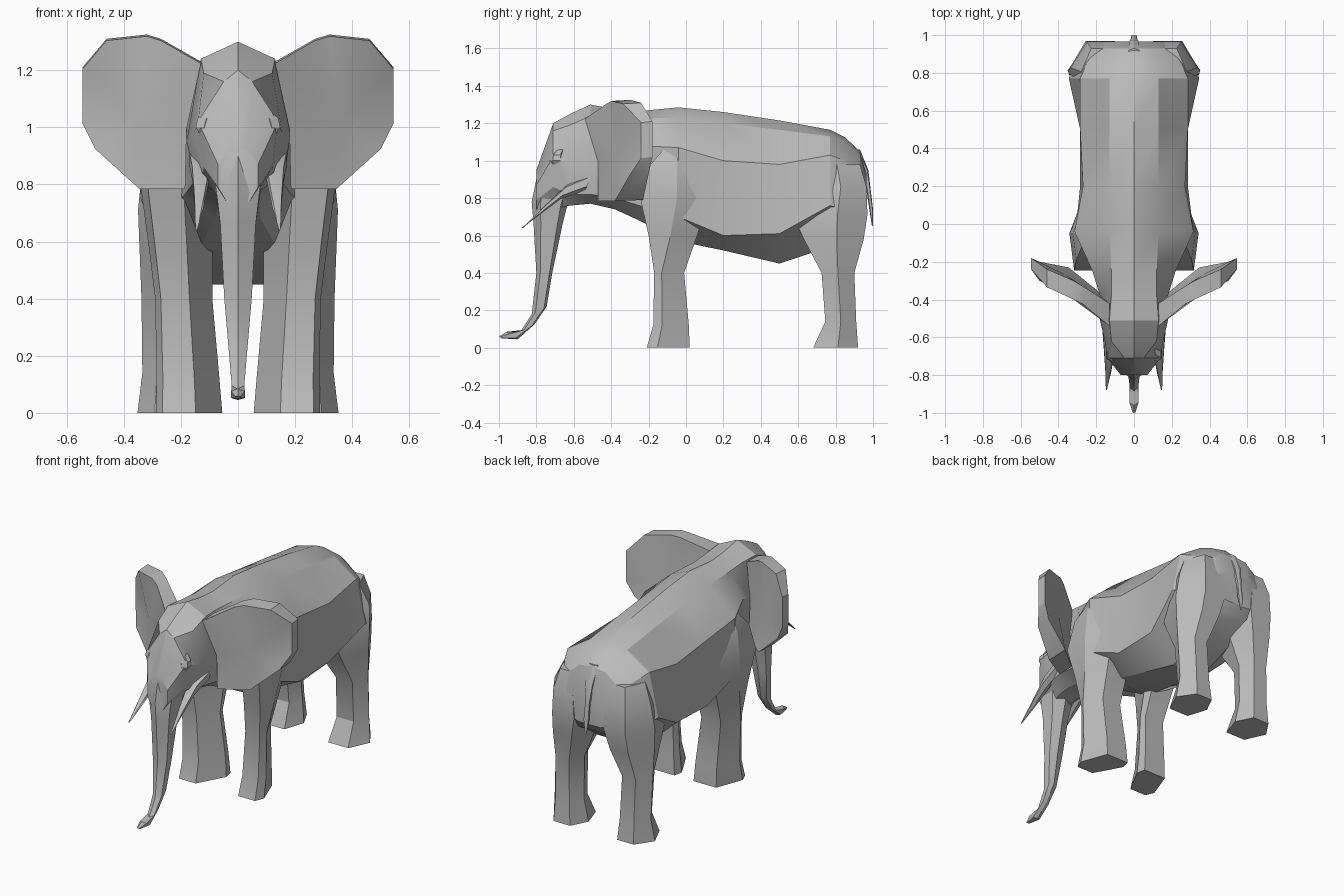
import bpy, bmesh, math

old = bpy.data.objects.get("Cube")
if old:
    bpy.data.objects.remove(old)

hide = bpy.data.materials.new("elephant_grey")
hide.use_nodes = True
grey = (0.5, 0.5, 0.5, 1)
hide.diffuse_color = grey
hide.node_tree.nodes["Principled BSDF"].inputs["Base Color"].default_value = grey


def finish(name, bm, angle=25):
    bmesh.ops.recalc_face_normals(bm, faces=bm.faces)
    mesh = bpy.data.meshes.new(name)
    bm.to_mesh(mesh)
    bm.free()
    mesh.materials.append(hide)
    obj = bpy.data.objects.new(name, mesh)
    bpy.context.collection.objects.link(obj)
    bpy.ops.object.select_all(action='DESELECT')
    obj.select_set(True)
    bpy.context.view_layer.objects.active = obj
    bpy.ops.object.shade_smooth_by_angle(angle=math.radians(angle))


def loft(name, rings):
    """Skin a closed tube through equal-length rings of points."""
    bm = bmesh.new()
    loops = [[bm.verts.new(p) for p in ring] for ring in rings]
    n = len(loops[0])
    for a, b in zip(loops, loops[1:]):
        for i in range(n):
            j = (i + 1) % n
            bm.faces.new((a[i], a[j], b[j], b[i]))
    bm.faces.new(loops[0])
    bm.faces.new(loops[-1])
    finish(name, bm)


RIDGED = [(0, -1), (1, -.5), (1, .65), (0, 1), (-1, .65), (-1, -.5)]


def fit(shape, x0, x1, y0, y1, z, tilt=0):
    """Ring that fills a box in x and y, tilted front to rear."""
    cx, cy, rx, ry = (x0 + x1) / 2, (y0 + y1) / 2, (x1 - x0) / 2, (y1 - y0) / 2
    return [(cx + rx * u, cy + ry * v, z + tilt * v) for u, v in shape]


def ridged(*box):
    return fit(RIDGED, *box)


def front_ring(x0, x1, y0, y1, z, corner=-.5):
    """Skewed toward the outer front and the inner rear."""
    shape = [(-.2, -1), (.8, -1), (1, corner), (.45, 1), (-.9, 1), (-1, .5)]
    return fit(shape, x0, x1, y0, y1, z)


def hind_ring(x0, x1, y0, y1, z, corner=0):
    """Flat front and rear, with one corner on each side."""
    shape = [(-.65, -1), (.5, -1), (1, corner), (.4, 1), (-.55, 1), (-1, corner)]
    return fit(shape, x0, x1, y0, y1, z)


def mirrored(rings, side):
    return [[(side * x, y, z) for x, y, z in ring] for ring in rings]


# Body and head: y, ridge z, then half-section points from top to belly
def section(y, top, *half):
    right = [(x, y, z) for x, z in half]
    left = [(-x, y, z) for x, z in reversed(half)]
    return [(0, y, top)] + right + left


loft("body_and_head", [
    section(-.80, .95, (.03, .93), (.07, .87), (.07, .79), (.04, .74)),
    section(-.71, 1.20, (.05, 1.16), (.14, 1.02), (.12, .86), (.05, .74)),
    section(-.62, 1.25, (.12, 1.19), (.155, .98), (.13, .82), (.06, .76)),
    section(-.51, 1.30, (.13, 1.24), (.18, .95), (.15, .82), (.06, .77)),
    section(-.38, 1.275, (.12, 1.235), (.18, 1.04), (.16, .80), (.07, .74)),
    section(-.25, 1.265, (.12, 1.225), (.22, 1.08), (.19, .76), (.08, .68)),
    section(-.04, 1.285, (.13, 1.23), (.315, 1.07), (.31, .70), (.14, .57)),
    section(.20, 1.26, (.13, 1.20), (.27, 1.0), (.285, .60), (.12, .52)),
    section(.50, 1.215, (.13, 1.165), (.285, .98), (.285, .61), (.11, .45)),
    section(.77, 1.165, (.13, 1.13), (.285, 1.03), (.345, .76), (.10, .54)),
    section(.85, 1.125, (.12, 1.10), (.25, 1.0), (.325, .74), (.10, .60)),
    section(.93, 1.05, (.09, 1.04), (.20, .95), (.25, .74), (.10, .65)),
    section(.965, .93, (.07, .92), (.15, .87), (.19, .75), (.08, .70)),
])

# Trunk
loft("trunk", [
    ridged(-.10, .10, -.79, -.60, .92, -.03),
    ridged(-.075, .075, -.825, -.64, .76, -.02),
    ridged(-.062, .062, -.815, -.66, .66),
    ridged(-.048, .048, -.80, -.715, .40),
    ridged(-.03, .03, -.825, -.745, .20, .02),
    ridged(-.022, .022, -.885, -.81, .105, .02),
    ridged(-.024, .024, -.96, -.90, .065, -.02),
    ridged(-.008, .008, -1.0, -.985, .055, -.005),
])

# Ear rim: x, z, front y, rear y
EAR = [(.13, 1.23, -.54, -.42), (.27, 1.31, -.425, -.33), (.32, 1.325, -.40, -.30),
       (.46, 1.31, -.335, -.24), (.545, 1.21, -.24, -.18), (.545, 1.02, -.24, -.18),
       (.50, .93, -.30, -.20), (.345, .79, -.38, -.23), (.185, .79, -.47, -.36),
       (.18, 1.0, -.47, -.38)]


def make_ear(name, side):
    bm = bmesh.new()
    front = [bm.verts.new((side * x, yf, z - .006)) for x, z, yf, yr in EAR]
    back = [bm.verts.new((side * x, yr, z)) for x, z, yf, yr in EAR]
    mid_f = bm.verts.new((side * .36, -.37, 1.03))
    mid_b = bm.verts.new((side * .36, -.27, 1.03))
    for i in range(len(EAR)):
        j = (i + 1) % len(EAR)
        bm.faces.new((front[i], front[j], mid_f))
        bm.faces.new((back[j], back[i], mid_b))
        bm.faces.new((front[j], front[i], back[i], back[j]))
    finish(name, bm)


front_leg = [
    front_ring(.055, .288, -.21, .02, 0),
    front_ring(.065, .285, -.175, .015, .12),
    front_ring(.09, .29, -.17, -.01, .40),
    front_ring(.09, .315, -.20, .06, .60, -.1),
    front_ring(.09, .342, -.245, .13, .80, .05),
    front_ring(.12, .325, -.19, .08, .98, .05),
    front_ring(.16, .29, -.12, .03, 1.06, 0),
]
hind_leg = [
    hind_ring(.11, .352, .68, .92, 0, .1),
    hind_ring(.13, .335, .745, .91, .14),
    hind_ring(.14, .338, .725, .90, .40),
    hind_ring(.07, .345, .63, .95, .58, .1),
    hind_ring(.03, .35, .57, .97, .71, .2),
    hind_ring(.05, .335, .66, .965, .86, .1),
    hind_ring(.10, .28, .74, .93, .98, -.3),
]
tusk = [
    ridged(.11, .17, -.54, -.50, .885, .045),
    ridged(.10, .16, -.67, -.63, .835, .04),
    ridged(.12, .152, -.79, -.75, .735, .03),
    ridged(.143, .149, -.88, -.87, .64),
]
eyelid = [
    ridged(.09, .13, -.725, -.66, .97),
    ridged(.09, .148, -.73, -.66, 1.0),
    ridged(.08, .142, -.725, -.66, 1.03),
    ridged(.07, .11, -.70, -.65, 1.06),
]

for side, label in ((1, "left"), (-1, "right")):
    make_ear(label + "_ear", side)
    for part, rings in (("front_leg", front_leg), ("hind_leg", hind_leg),
                        ("tusk", tusk), ("eyelid", eyelid)):
        loft(label + "_" + part, mirrored(rings, side))

# Tail
loft("tail", [
    ridged(-.03, .03, .87, .93, 1.06),
    ridged(-.025, .025, .94, .975, .95),
    ridged(-.014, .014, .965, .988, .84),
    ridged(-.016, .016, .98, 1.0, .74),
    ridged(-.004, .004, .994, 1.0, .65),
])
